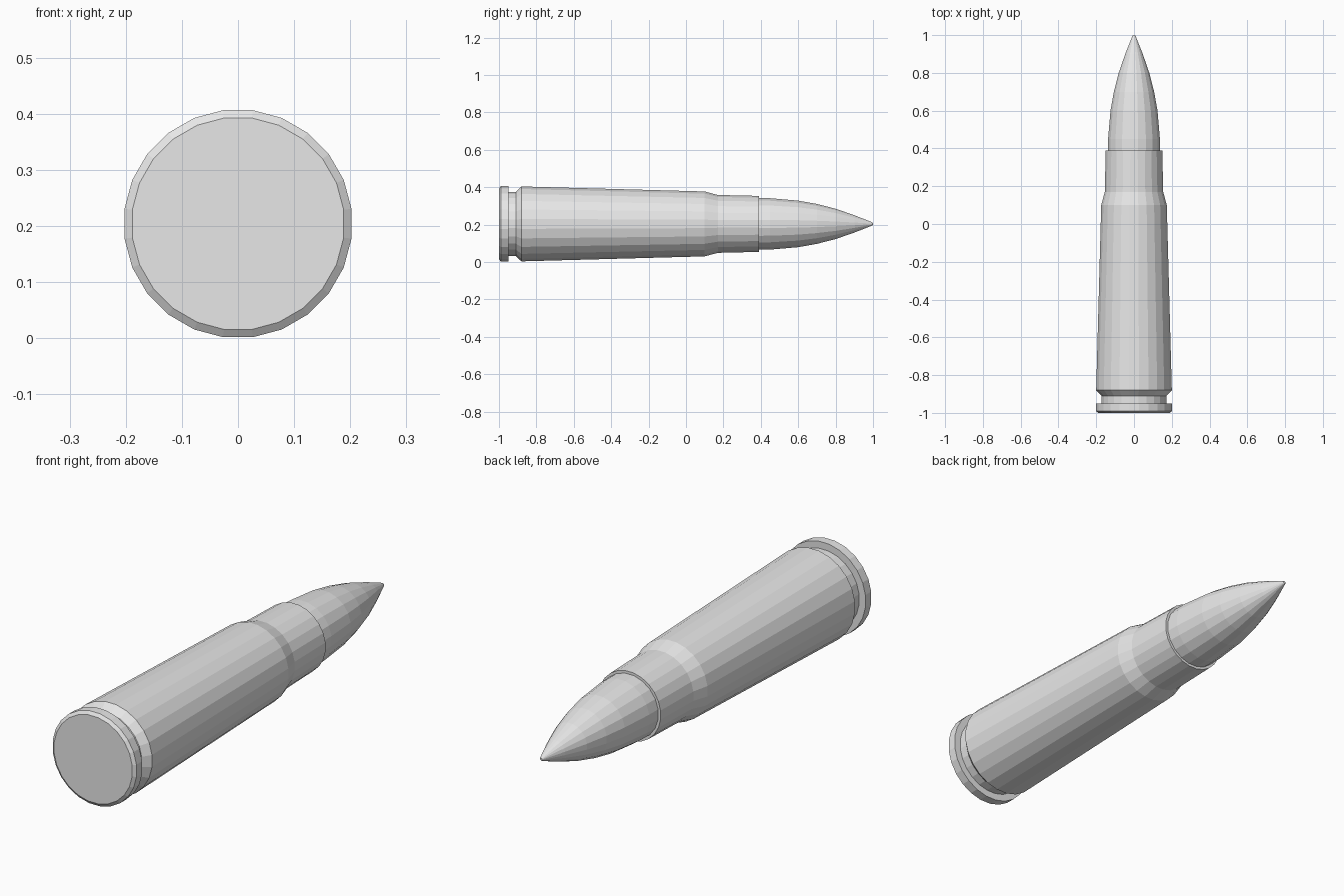
import bpy
import bmesh
from math import cos, sin, tau

cube = bpy.data.objects.get("Cube")
if cube:
    bpy.data.objects.remove(cube, do_unlink=True)

AXIS_Z = 0.204

grey = bpy.data.materials.new("light_grey")
grey.use_nodes = True
grey.diffuse_color = (0.8, 0.8, 0.8, 1)
grey.node_tree.nodes["Principled BSDF"].inputs["Base Color"].default_value = (0.8, 0.8, 0.8, 1)


def lathe(name, profile, sides):
    """Turn (y, radius) points around the long axis, with both ends capped."""
    bm = bmesh.new()
    rings = []
    for y, r in profile:
        angles = [tau * (i + 0.5) / sides for i in range(sides)]
        rings.append([bm.verts.new((r * sin(a), y, AXIS_Z + r * cos(a))) for a in angles])
    for near, far in zip(rings, rings[1:]):
        for i in range(sides):
            j = (i + 1) % sides
            bm.faces.new((near[i], near[j], far[j], far[i]))
    bm.faces.new(rings[0])
    bm.faces.new(rings[-1])
    bmesh.ops.recalc_face_normals(bm, faces=bm.faces)
    mesh = bpy.data.meshes.new(name)
    bm.to_mesh(mesh)
    bm.free()
    mesh.materials.append(grey)
    obj = bpy.data.objects.new(name, mesh)
    bpy.context.collection.objects.link(obj)
    return obj


# Case: chamfered rim, extractor groove, tapered body, shoulder and neck
lathe("case", [
    (-1.0, 0.19), (-0.99, 0.204), (-0.95, 0.204), (-0.95, 0.173),
    (-0.91, 0.173), (-0.88, 0.202), (0.1, 0.175), (0.17, 0.156), (0.39, 0.151),
], 24)

# Pointed tip, seated inside the neck
lathe("pointed_tip", [
    (0.3, 0.141), (0.45, 0.139), (0.6, 0.126), (0.7, 0.108),
    (0.8, 0.082), (0.9, 0.047), (0.995, 0.009), (1.0, 0.005),
], 20)
